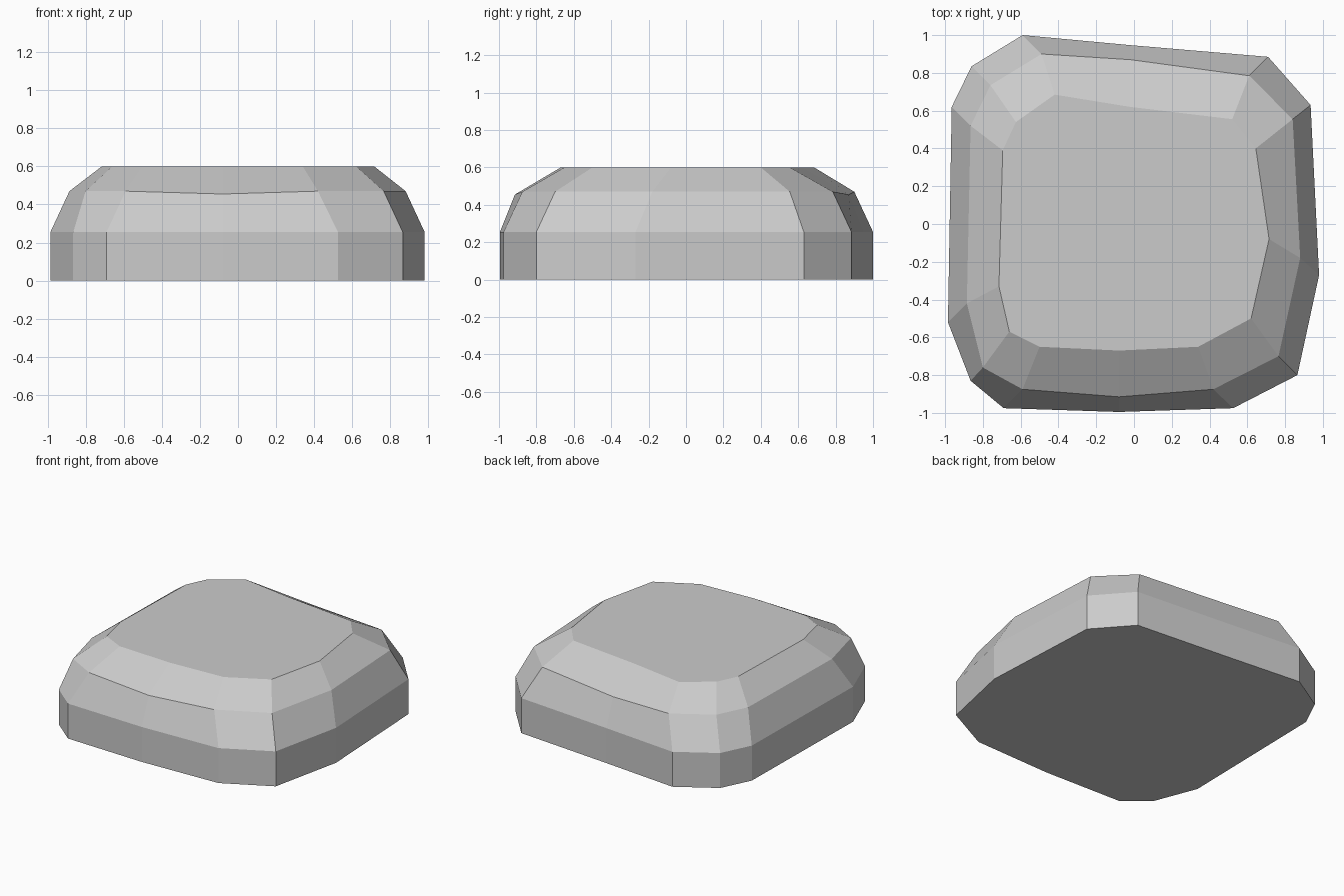
import bpy
import bmesh

default_cube = bpy.data.objects.get("Cube")
if default_cube:
    bpy.data.objects.remove(default_cube, do_unlink=True)

# Plain stone colour
stone_grey = bpy.data.materials.new("stone_grey")
stone_grey.use_nodes = True
colour = (0.6, 0.6, 0.6, 1)
stone_grey.diffuse_color = colour
shader = stone_grey.node_tree.nodes["Principled BSDF"]
shader.inputs["Base Color"].default_value = colour
shader.inputs["Roughness"].default_value = 0.9

# Irregular outlines, counter-clockwise from the front right corner
wall_outline = [
    (-.69, -.975), (-.08, -.995), (.525, -.975), (.865, -.8), (.98, -.27),
    (.935, .63), (.71, .885), (-.02, .947), (-.59, 1), (-.86, .835),
    (-.965, .62), (-.985, -.52), (-.865, -.83)]
shoulder_outline = [
    (-.59, -.875), (-.08, -.915), (.42, -.875), (.765, -.7), (.88, -.18),
    (.84, .555), (.61, .785), (-.02, .87), (-.49, .9), (-.76, .735),
    (-.865, .52), (-.885, -.42), (-.8, -.76)]
top_outline = [
    (-.5, -.65), (-.08, -.67), (.34, -.65), (.62, -.5), (.715, -.08),
    (.645, .4), (.52, .555), (-.02, .62), (-.42, .685), (-.625, .54),
    (-.695, .39), (-.715, -.33), (-.66, -.57)]


def add_ring(bm, outline, height):
    """Place one outline as a loop of vertices at the given height."""
    return [bm.verts.new((x, y, height)) for x, y in outline]


def bridge(bm, lower, upper):
    """Join two rings with a band of flat faces."""
    count = len(lower)
    for i in range(count):
        j = (i + 1) % count
        bm.faces.new((lower[i], lower[j], upper[j], upper[i]))


# Stacked rings: base, wall top, sloping shoulder, flat top
bm = bmesh.new()
levels = [(wall_outline, 0), (wall_outline, .255),
          (shoulder_outline, .47), (top_outline, .6)]
rings = [add_ring(bm, outline, height) for outline, height in levels]

# Slight dip in the shoulder at the middle of the long front and back edges
for index in (1, 7):
    rings[2][index].co.z -= .015

for lower, upper in zip(rings, rings[1:]):
    bridge(bm, lower, upper)

# Flat base and flat top
bm.faces.new(list(reversed(rings[0])))
bm.faces.new(rings[-1])
bmesh.ops.recalc_face_normals(bm, faces=bm.faces[:])

mesh = bpy.data.meshes.new("flat_stone")
bm.to_mesh(mesh)
bm.free()
mesh.materials.append(stone_grey)
flat_stone = bpy.data.objects.new("flat_stone", mesh)
bpy.context.collection.objects.link(flat_stone)
